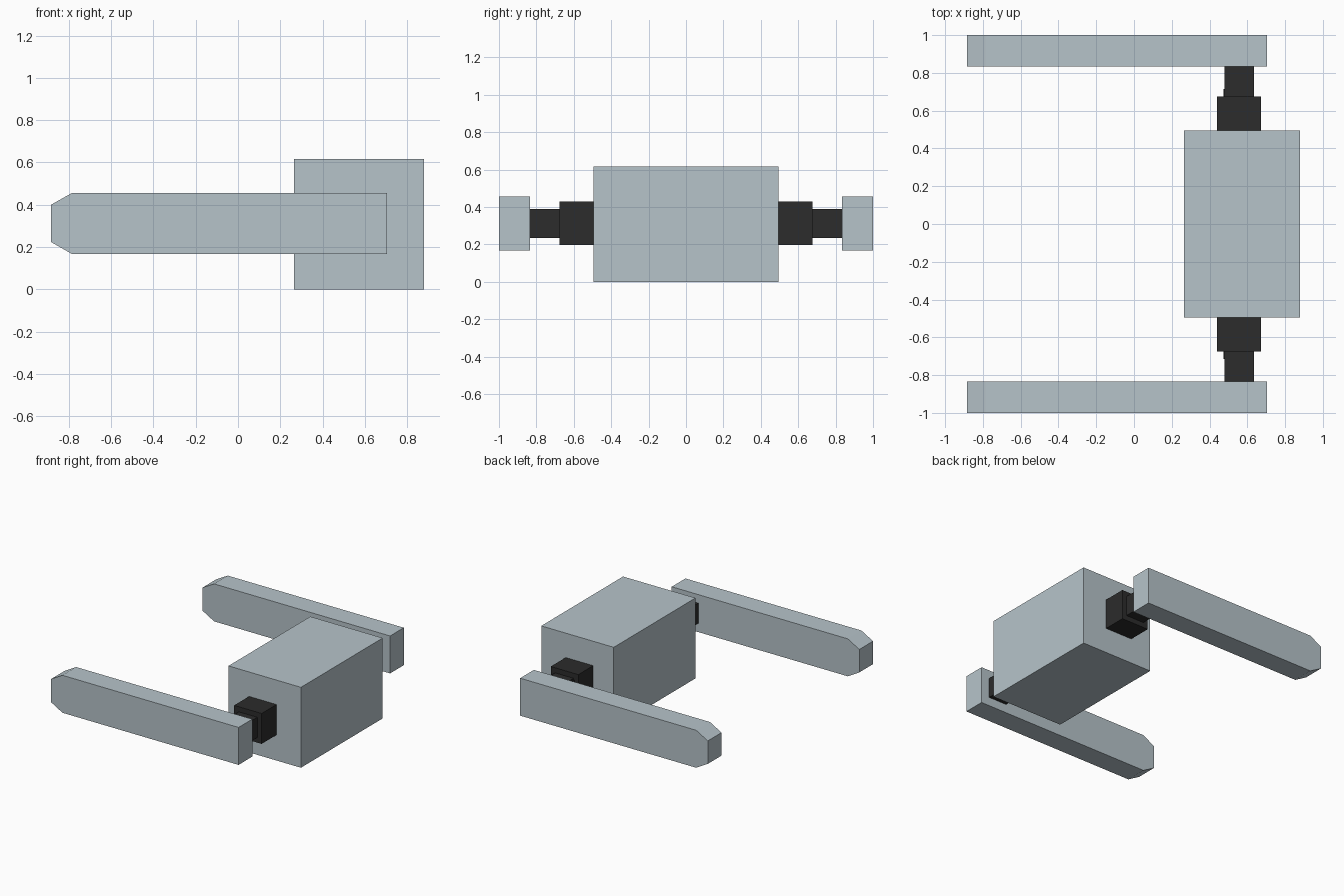
import bpy

if "Cube" in bpy.data.objects:
    bpy.data.objects.remove(bpy.data.objects["Cube"])


def material(name, rgb):
    m = bpy.data.materials.new(name)
    m.diffuse_color = (*rgb, 1)
    m.use_nodes = True
    m.node_tree.nodes["Principled BSDF"].inputs["Base Color"].default_value = m.diffuse_color
    return m


pale = material("pale blue grey", (0.47, 0.55, 0.59))
black = material("soft black", (0.025, 0.025, 0.025))


def prism(name, profile, y0, y1, mat):
    """Extrude an x-z outline along y."""
    n = len(profile)
    verts = [(x, y, z) for y in (y0, y1) for x, z in profile]
    faces = [tuple(range(n)), tuple(range(2 * n - 1, n - 1, -1))]
    faces += [(i, i + n, (i + 1) % n + n, (i + 1) % n) for i in range(n)]
    me = bpy.data.meshes.new(name)
    me.from_pydata(verts, [], faces)
    me.materials.append(mat)
    ob = bpy.data.objects.new(name, me)
    bpy.context.collection.objects.link(ob)
    return ob


def box(name, x0, x1, y0, y1, z0, z1, mat):
    return prism(name, [(x0, z0), (x1, z0), (x1, z1), (x0, z1)], y0, y1, mat)


# Main body
box("body", 0.266, 0.88, -0.495, 0.495, 0, 0.616, pale)

# Side parts, built on +y and mirrored
arm_outline = [(-0.885, 0.224), (-0.787, 0.168), (0.705, 0.168),
               (0.705, 0.455), (-0.787, 0.455), (-0.885, 0.4)]
parts = [
    box("socket", 0.44, 0.673, 0.495, 0.675, 0.196, 0.429, black),
    box("shaft", 0.48, 0.636, 0.675, 0.834, 0.235, 0.39, black),
    box("shaft_key", 0.474, 0.5, 0.675, 0.716, 0.245, 0.38, black),
    prism("side_arm", arm_outline, 0.834, 1.0, pale),
]
for ob in parts:
    mod = ob.modifiers.new("mirror", "MIRROR")
    mod.use_axis = (False, True, False)
    mod.use_mirror_merge = False
